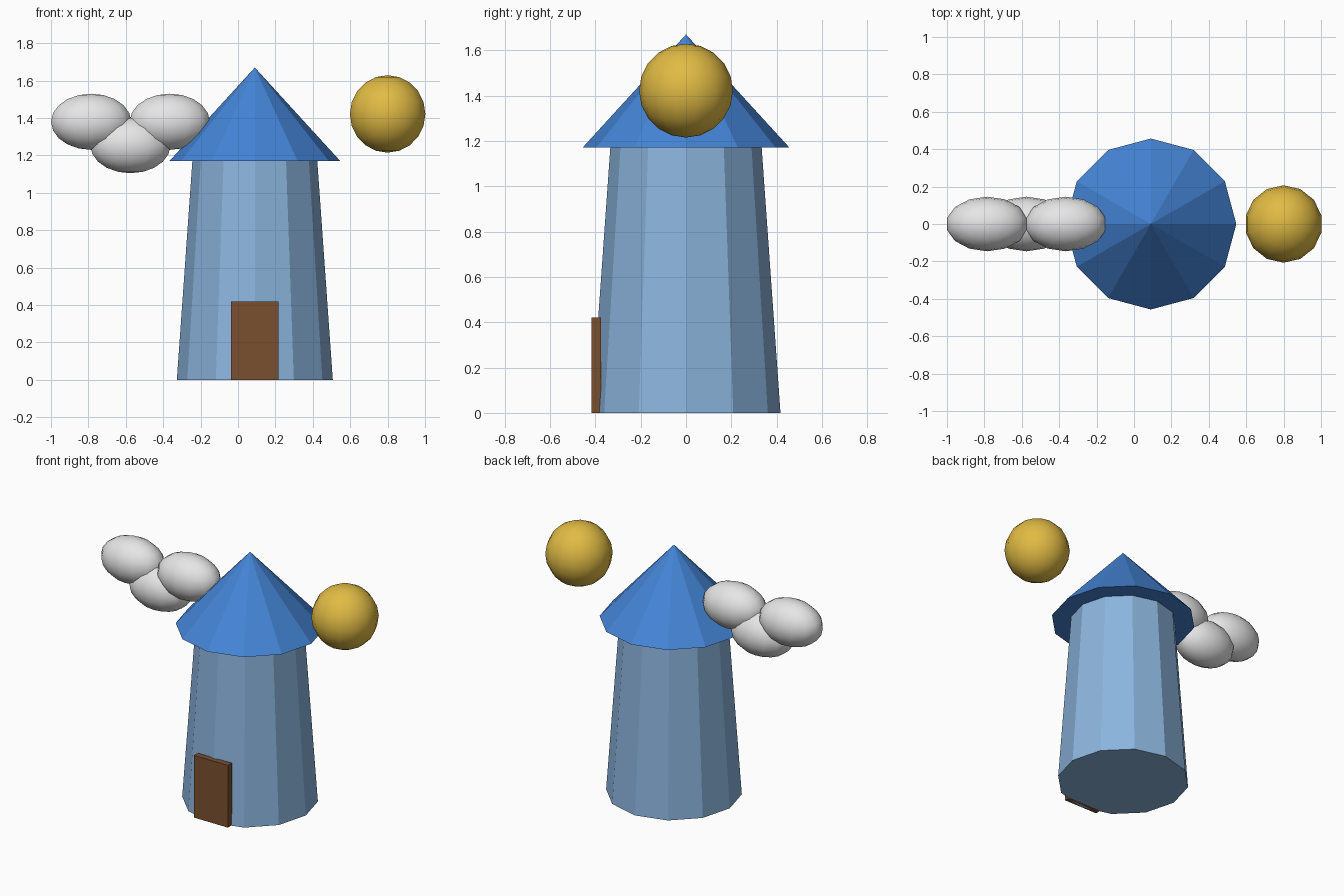
import bpy
from math import radians

if "Cube" in bpy.data.objects:
    bpy.data.objects.remove(bpy.data.objects["Cube"], do_unlink=True)


def material(name, rgb):
    mat = bpy.data.materials.new(name)
    mat.use_nodes = True
    mat.diffuse_color = (*rgb, 1)
    mat.node_tree.nodes["Principled BSDF"].inputs["Base Color"].default_value = (*rgb, 1)
    return mat


wall_blue = material("wall pale blue", (0.262, 0.462, 0.73))
roof_blue = material("roof blue", (0.058, 0.231, 0.672))
door_brown = material("door brown", (0.195, 0.08, 0.03))
sun_yellow = material("sun yellow", (0.753, 0.497, 0.058))
cloud_white = material("cloud white", (0.791, 0.791, 0.791))

TOWER_X = 0.09
WALL_TOP = 1.17
SIDES = 12


def finish(name, mat):
    obj = bpy.context.object
    obj.name = obj.data.name = name
    obj.data.materials.append(mat)
    return obj


def frustum(name, mat, r_low, r_high, z_low, z_high):
    bpy.ops.mesh.primitive_cone_add(
        vertices=SIDES, radius1=r_low, radius2=r_high, depth=z_high - z_low,
        location=(TOWER_X, 0, (z_low + z_high) / 2))
    return finish(name, mat)


def ball(name, mat, location, radii):
    bpy.ops.mesh.primitive_uv_sphere_add(
        segments=14, ring_count=10, radius=1, location=location)
    obj = finish(name, mat)
    obj.scale = radii
    bpy.ops.object.transform_apply(location=False, rotation=False, scale=True)
    bpy.ops.object.shade_smooth()
    return obj


# Tapered tower and its conical roof
frustum("tower_wall", wall_blue, 0.417, 0.334, 0, WALL_TOP)
frustum("roof", roof_blue, 0.457, 0, WALL_TOP, 1.67)

# Door slab set into the front of the wall
bpy.ops.mesh.primitive_cube_add(size=1, location=(TOWER_X, -0.397, 0.21))
door = finish("door", door_brown)
door.scale = (0.255, 0.042, 0.42)
bpy.ops.object.transform_apply(location=False, rotation=False, scale=True)

# Sun on the left
ball("sun", sun_yellow, (0.8, 0, 1.422), (0.207,) * 3)

# Cloud of three puffs on the right
for name, x, z in (("cloud_outer", -0.785, 1.38),
                   ("cloud_inner", -0.365, 1.38),
                   ("cloud_lower", -0.575, 1.255)):
    ball(name, cloud_white, (x, 0, z), (0.22, 0.146, 0.15))
